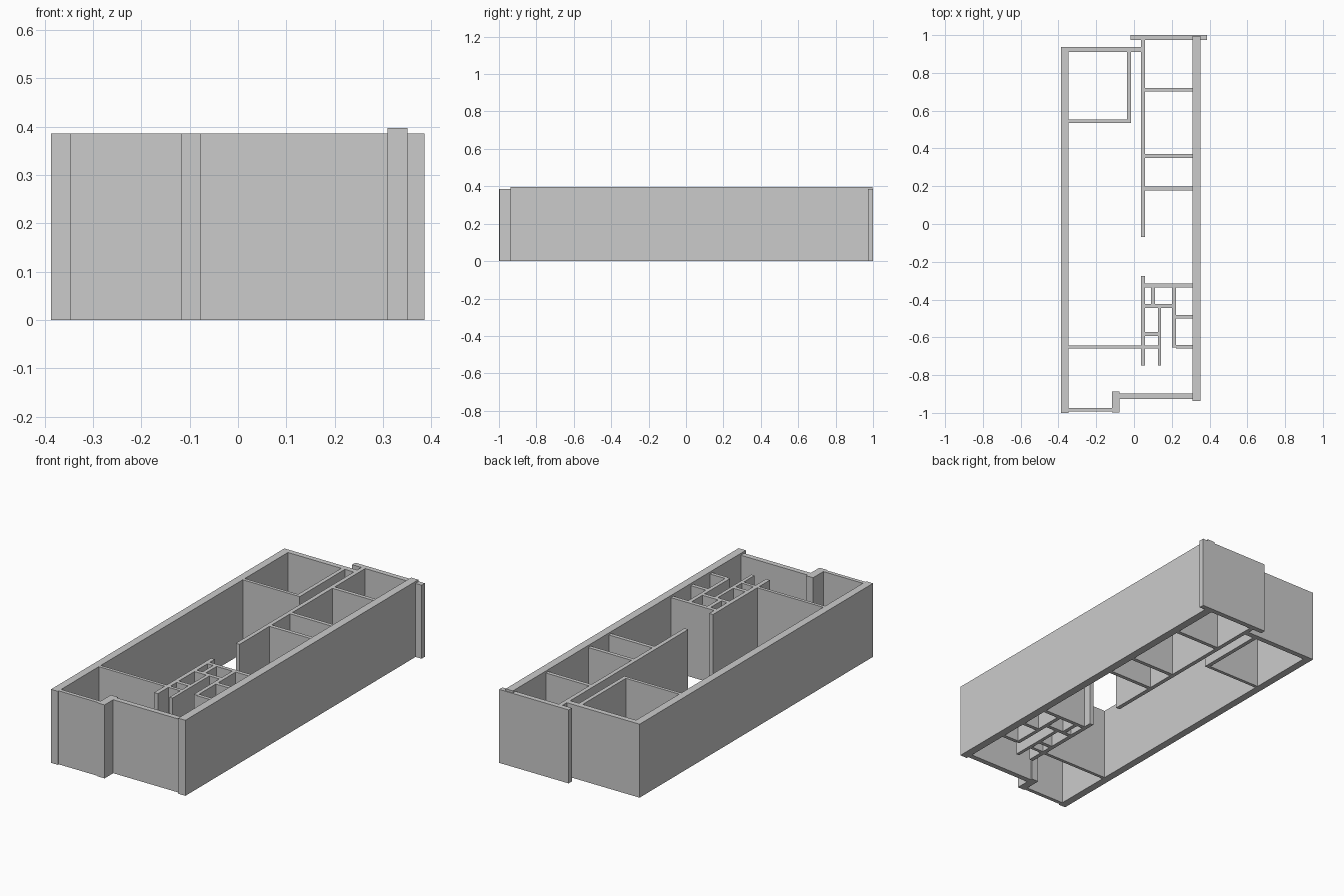
import bpy

if "Cube" in bpy.data.objects:
    bpy.data.objects.remove(bpy.data.objects["Cube"])

H = 0.386        # common wall height
X_IN = -0.347    # inner face of left wall
X_COR = 0.058    # right face of corridor wall
X_R = 0.309      # inner face of right wall


def wall(name, x0, x1, y0, y1, h=H):
    """Upright box standing on the ground between the given plan limits."""
    bpy.ops.mesh.primitive_cube_add(size=1, location=((x0 + x1) / 2, (y0 + y1) / 2, h / 2))
    ob = bpy.context.object
    ob.name = name
    ob.scale = (x1 - x0, y1 - y0, h)
    bpy.ops.object.transform_apply(location=False, rotation=False, scale=True)


# Outer shell
wall("left_outer_wall", -0.387, X_IN, -1.0, 0.938)
wall("right_outer_wall", X_R, 0.351, -0.938, 0.996, 0.397)
wall("back_left_wall", X_IN, 0.036, 0.91, 0.938)
wall("back_right_wall", -0.018, 0.386, 0.973, 1.0)
wall("front_right_wall", -0.077, X_R, -0.926, -0.898)
wall("front_pillar", -0.117, -0.077, -0.998, -0.888)
wall("front_left_wall", X_IN, -0.117, -0.993, -0.973)

# Back left room
wall("back_room_side_wall", -0.037, -0.016, 0.535, 0.91)
wall("back_room_front_wall", X_IN, -0.037, 0.535, 0.552)

# Corridor wall in two lengths with an opening between
wall("corridor_wall_back", 0.036, X_COR, -0.07, 0.973)
wall("corridor_wall_front", 0.036, X_COR, -0.748, -0.275)

# Partitions between the right hand rooms
for i, y in enumerate((0.711, 0.36, 0.188, -0.326)):
    wall(f"room_partition_{i + 1}", X_COR, X_R, y - 0.01, y + 0.01)

# Small service rooms
wall("closet_divider", 0.091, 0.111, -0.424, -0.336)
wall("closet_front_wall", X_COR, 0.202, -0.444, -0.424)
wall("service_long_wall", 0.202, 0.222, -0.655, -0.336)
wall("service_partition_back", 0.222, X_R, -0.501, -0.481)
wall("service_partition_front", 0.222, X_R, -0.66, -0.641)
wall("service_middle_wall", 0.126, 0.144, -0.748, -0.444)
wall("service_short_wall", X_COR, 0.126, -0.593, -0.573)

# Front left room divider, crossing the corridor wall
wall("front_room_divider", X_IN, 0.036, -0.66, -0.643)
wall("front_room_divider_end", X_COR, 0.126, -0.66, -0.643)
